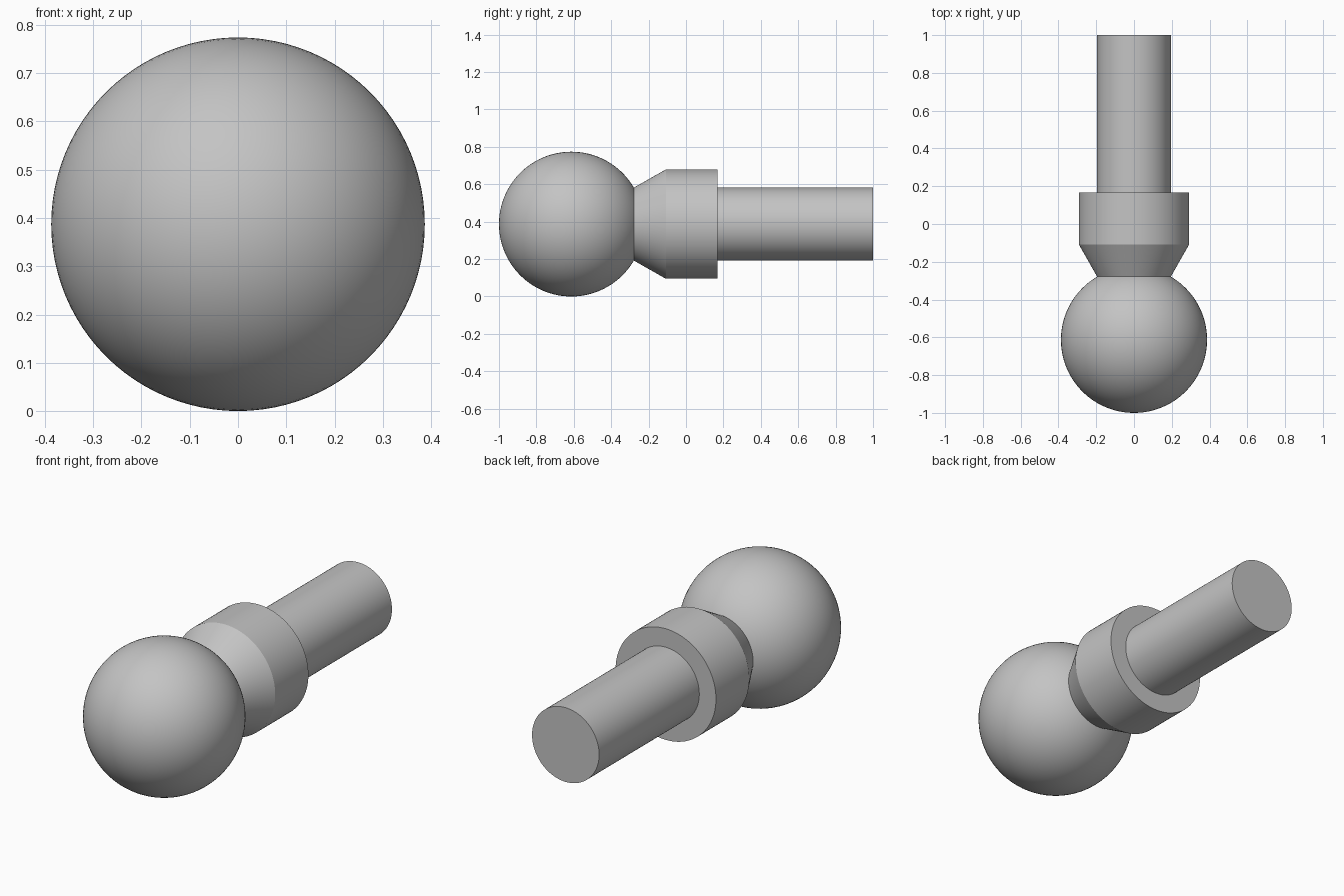
import bpy
import bmesh
from math import cos, sin, pi, radians

if "Cube" in bpy.data.objects:
    bpy.data.objects.remove(bpy.data.objects["Cube"], do_unlink=True)

BALL_R = 0.387
SHAFT_R = 0.195
COLLAR_R = 0.292
AXIS_Z = BALL_R
SIDES = 96

steel = bpy.data.materials.new("plain_grey")
steel.use_nodes = True
grey = (0.55, 0.55, 0.55, 1)
steel.diffuse_color = grey
steel.node_tree.nodes["Principled BSDF"].inputs["Base Color"].default_value = grey


def smooth(obj, angle):
    obj.data.materials.append(steel)
    bpy.ops.object.select_all(action='DESELECT')
    obj.select_set(True)
    bpy.context.view_layer.objects.active = obj
    bpy.ops.object.shade_smooth_by_angle(angle=radians(angle))


def turned_part(name, profile):
    """Closed solid turned around the y axis from (y, radius) points."""
    bm = bmesh.new()
    rings = [[bm.verts.new((r * cos(2 * pi * i / SIDES), y, r * sin(2 * pi * i / SIDES)))
              for i in range(SIDES)] for y, r in profile]
    for a, b in zip(rings, rings[1:]):
        for i in range(SIDES):
            j = (i + 1) % SIDES
            bm.faces.new((a[i], a[j], b[j], b[i]))
    bm.faces.new(rings[0])
    bm.faces.new(rings[-1])
    bmesh.ops.recalc_face_normals(bm, faces=bm.faces)
    mesh = bpy.data.meshes.new(name)
    bm.to_mesh(mesh)
    bm.free()
    obj = bpy.data.objects.new(name, mesh)
    obj.location.z = AXIS_Z
    bpy.context.collection.objects.link(obj)
    smooth(obj, 25)
    return obj


# Ball end
bpy.ops.mesh.primitive_uv_sphere_add(segments=SIDES, ring_count=48, radius=BALL_R,
                                     location=(0, BALL_R - 1, AXIS_Z),
                                     rotation=(pi / 2, 0, 0))
ball = bpy.context.object
ball.name = "ball"
smooth(ball, 30)

# Collar with tapered neck
turned_part("collar", [(-0.279, SHAFT_R), (-0.108, COLLAR_R), (0.168, COLLAR_R)])

# Straight shaft
turned_part("shaft", [(0.168, SHAFT_R), (1.0, SHAFT_R)])
